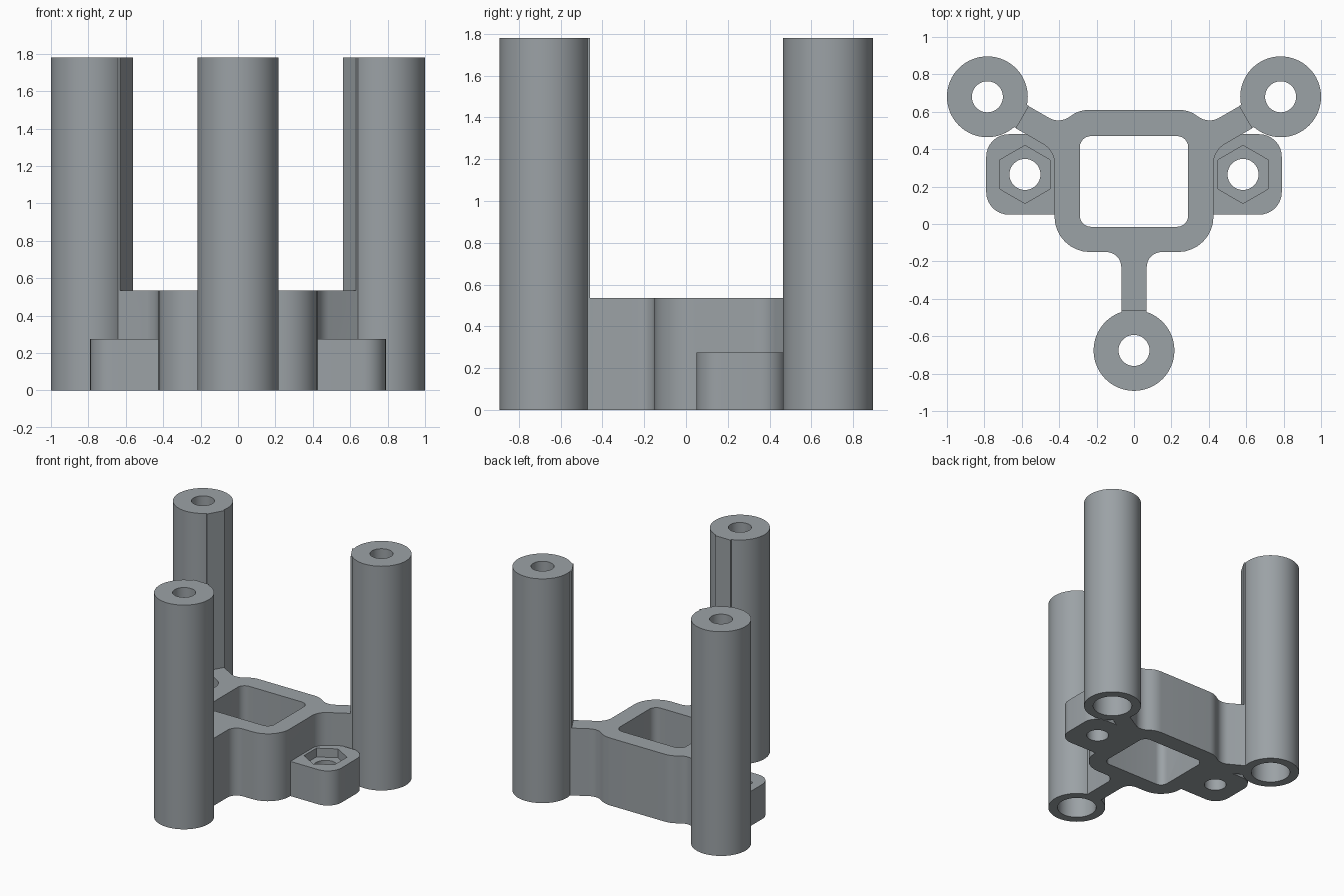
import bpy, bmesh, math
from mathutils import Vector

if "Cube" in bpy.data.objects:
    bpy.data.objects.remove(bpy.data.objects["Cube"])

grey = bpy.data.materials.new("slate grey")
grey.diffuse_color = (0.33, 0.36, 0.38, 1)
grey.use_nodes = True
grey.node_tree.nodes["Principled BSDF"].inputs["Base Color"].default_value = grey.diffuse_color


def rounded(corners, n=8):
    """Outline with an arc at each (x, y, radius) corner."""
    out = []
    for i, (x, y, r) in enumerate(corners):
        p = Vector((x, y))
        if r == 0:
            out.append(p)
            continue
        a = (Vector(corners[i - 1][:2]) - p).normalized()
        b = (Vector(corners[(i + 1) % len(corners)][:2]) - p).normalized()
        half = a.angle(b) / 2
        c = p + (a + b).normalized() * r / math.sin(half)
        s = p + a * r / math.tan(half) - c
        e = p + b * r / math.tan(half) - c
        sweep = s.angle_signed(e)
        start = math.atan2(s.y, s.x)
        for k in range(n + 1):
            t = start - sweep * k / n
            out.append(c + Vector((math.cos(t), math.sin(t))) * r)
    return out


def circle(x, y, r, n=64, turn=0.0):
    return [Vector((x + r * math.cos(2 * math.pi * k / n + turn),
                    y + r * math.sin(2 * math.pi * k / n + turn))) for k in range(n)]


def prism(name, outline, z0, z1):
    bm = bmesh.new()
    f = bm.faces.new([bm.verts.new((p.x, p.y, z0)) for p in outline])
    top = bmesh.ops.extrude_face_region(bm, geom=[f])["geom"]
    bmesh.ops.translate(bm, vec=(0, 0, z1 - z0),
                        verts=[v for v in top if isinstance(v, bmesh.types.BMVert)])
    bmesh.ops.recalc_face_normals(bm, faces=bm.faces)
    me = bpy.data.meshes.new(name)
    bm.to_mesh(me)
    bm.free()
    ob = bpy.data.objects.new(name, me)
    bpy.context.collection.objects.link(ob)
    me.materials.append(grey)
    return ob


def combine(ob, other, op):
    """Apply a boolean and remove the helper object."""
    other.hide_render = True
    m = ob.modifiers.new(op, 'BOOLEAN')
    m.operation, m.object, m.solver = op, other, 'EXACT'
    bpy.context.view_layer.objects.active = ob
    bpy.ops.object.modifier_apply(modifier=m.name)
    bpy.data.objects.remove(other)


# square frame with three arms, drawn as a half outline and mirrored
half = [(0.068, -0.47, 0), (0.068, -0.15, 0.08), (0.425, -0.15, 0.19),
        (0.425, 0.392, 0.12), (0.634, 0.513, 0), (0.565, 0.631, 0),
        (0.40, 0.536, 0.10), (0.29, 0.61, 0.16)]
body = prism("bracket", rounded(half + [(-x, y, r) for x, y, r in reversed(half)]), 0, 0.535)

# bolt tabs on both sides
TAB_X, TAB_Y = 0.583, 0.265
for s in (-1, 1):
    tab = [(s * 0.36, 0.05, 0), (s * 0.79, 0.05, 0.12), (s * 0.79, 0.48, 0.12), (s * 0.36, 0.48, 0)]
    combine(body, prism("tab", rounded(tab), 0, 0.275), 'UNION')

# tall posts, each with a flat pad facing its arm
posts = [(0, -0.676, 0, 1), (-0.784, 0.68, 0.866, -0.5), (0.784, 0.68, -0.866, -0.5)]
for x, y, dx, dy in posts:
    combine(body, prism("post", circle(x, y, 0.216), 0, 1.78), 'UNION')
    c, d, n = Vector((x, y)), Vector((dx, dy)), Vector((-dy, dx)) * 0.068
    pad = [c + d * 0.17 - n, c + d * 0.217 - n, c + d * 0.217 + n, c + d * 0.17 + n]
    combine(body, prism("pad", pad, 0, 1.78), 'UNION')

# central window
window = [(-0.29, -0.015, 0.06), (0.29, -0.015, 0.06), (0.29, 0.47, 0.06), (-0.29, 0.47, 0.06)]
combine(body, prism("window", rounded(window), -0.1, 0.7), 'DIFFERENCE')

# post bores, wider from below
for x, y, _, _ in posts:
    combine(body, prism("bore", circle(x, y, 0.083, 48), -0.1, 2), 'DIFFERENCE')
    combine(body, prism("wide_bore", circle(x, y, 0.147, 48), -0.1, 1.45), 'DIFFERENCE')

# bolt holes with hexagonal nut pockets
for s in (-1, 1):
    combine(body, prism("bolt_hole", circle(s * TAB_X, TAB_Y, 0.083, 48), -0.1, 0.5), 'DIFFERENCE')
    combine(body, prism("nut_pocket", circle(s * TAB_X, TAB_Y, 0.155, 6, math.pi / 6), 0.205, 0.4),
            'DIFFERENCE')

# smooth curved walls, sharp edges kept
bpy.ops.object.select_all(action='DESELECT')
body.select_set(True)
bpy.context.view_layer.objects.active = body
bpy.ops.object.shade_smooth_by_angle(angle=math.radians(25))
